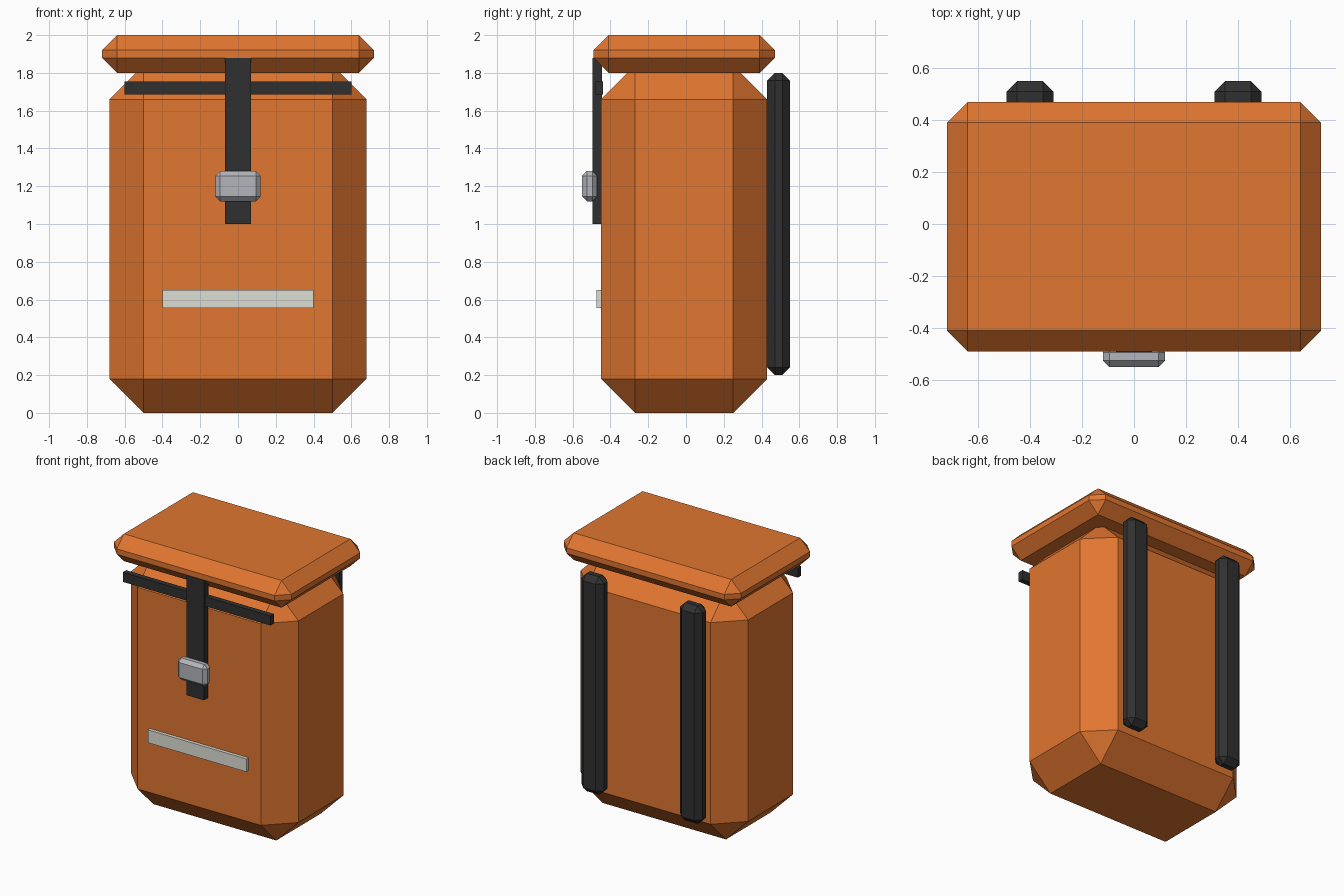
import bpy
import bmesh
from mathutils import Vector

if "Cube" in bpy.data.objects:
    bpy.data.objects.remove(bpy.data.objects["Cube"], do_unlink=True)


def material(name, rgb):
    mat = bpy.data.materials.new(name)
    mat.use_nodes = True
    mat.diffuse_color = (*rgb, 1)
    bsdf = next(n for n in mat.node_tree.nodes if n.type == "BSDF_PRINCIPLED")
    bsdf.inputs["Base Color"].default_value = (*rgb, 1)
    return mat


def box(name, low, high, mat, chamfer=0):
    """Box between two corners, with flat single-step chamfers."""
    low, high = Vector(low), Vector(high)
    mesh = bpy.data.meshes.new(name)
    bm = bmesh.new()
    bmesh.ops.create_cube(bm, size=1)
    bmesh.ops.scale(bm, vec=high - low, verts=bm.verts)
    if chamfer:
        bmesh.ops.bevel(bm, geom=bm.edges[:], offset=chamfer, segments=1,
                        affect="EDGES", profile=0.5)
    bm.to_mesh(mesh)
    bm.free()
    mesh.materials.append(mat)
    obj = bpy.data.objects.new(name, mesh)
    obj.location = (low + high) / 2
    bpy.context.collection.objects.link(obj)
    return obj


orange = material("orange canvas", (0.75, 0.18, 0.03))
black = material("black webbing", (0.03, 0.03, 0.03))
metal = material("grey metal", (0.45, 0.46, 0.5))
pale = material("pale reflective", (0.72, 0.74, 0.66))

# Bag body and overhanging lid
box("body", (-0.68, -0.45, 0), (0.68, 0.43, 1.84), orange, 0.18)
box("lid", (-0.72, -0.49, 1.8), (0.72, 0.47, 2), orange, 0.08)

# Front closure straps and buckle
box("front_strap", (-0.07, -0.495, 1), (0.07, -0.445, 1.88), black)
box("cross_strap", (-0.6, -0.48, 1.685), (0.6, -0.44, 1.755), black)
box("buckle", (-0.12, -0.55, 1.12), (0.12, -0.47, 1.28), metal, 0.025)

# Reflective strip
box("reflective_strip", (-0.4, -0.475, 0.555), (0.4, -0.445, 0.65), pale)

# Shoulder straps on the back
for side, x in (("left", 0.4), ("right", -0.4)):
    box(side + "_shoulder_strap", (x - 0.09, 0.43, 0.2), (x + 0.09, 0.55, 1.8),
        black, 0.04)
